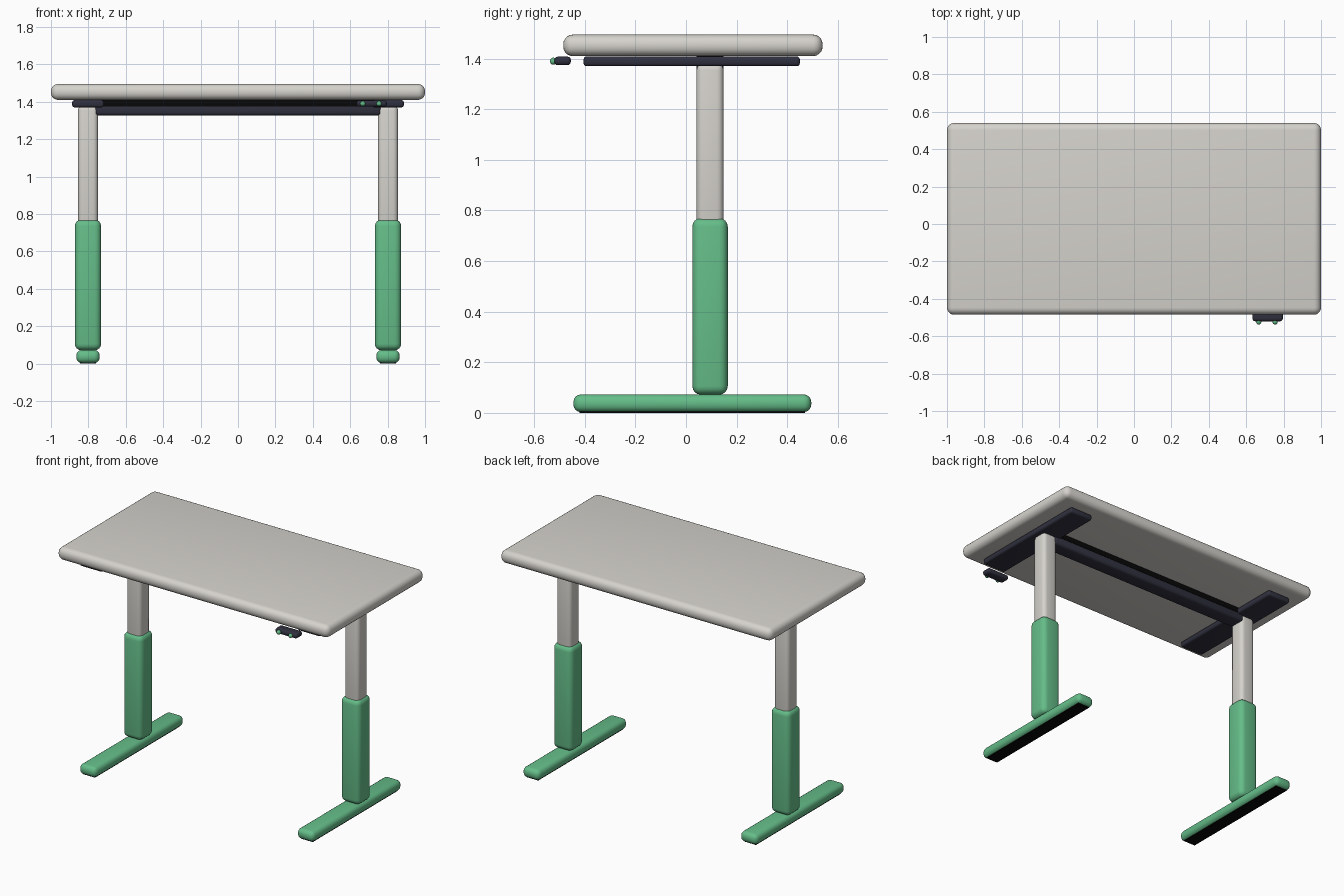
import bpy
import bmesh
import math

cube = bpy.data.objects.get("Cube")
if cube:
    bpy.data.objects.remove(cube, do_unlink=True)


def material(name, rgb):
    mat = bpy.data.materials.new(name)
    mat.use_nodes = True
    color = (*rgb, 1.0)
    mat.diffuse_color = color
    mat.node_tree.nodes["Principled BSDF"].inputs["Base Color"].default_value = color
    return mat


WARM_GREY = material("warm grey", (0.67, 0.65, 0.61))
GREEN = material("green", (0.13, 0.51, 0.25))
CHARCOAL = material("charcoal", (0.03, 0.03, 0.05))
BLACK = material("black", (0.002, 0.002, 0.002))


def finish(obj, mat):
    obj.data.materials.append(mat)
    bpy.ops.object.select_all(action="DESELECT")
    obj.select_set(True)
    bpy.context.view_layer.objects.active = obj
    bpy.ops.object.shade_smooth_by_angle(angle=math.radians(40))


def box(name, x, y, z, mat, bevel=0.0, segments=4):
    """Box between (low, high) limits on each axis, with rounded edges."""
    mesh = bpy.data.meshes.new(name)
    bm = bmesh.new()
    bmesh.ops.create_cube(bm, size=1)
    limits = (x, y, z)
    for v in bm.verts:
        v.co = [(lo + hi) / 2 + c * (hi - lo) for c, (lo, hi) in zip(v.co, limits)]
    if bevel:
        bmesh.ops.bevel(bm, geom=bm.edges[:], offset=bevel, segments=segments,
                        profile=0.5, affect="EDGES")
    bm.to_mesh(mesh)
    bm.free()
    obj = bpy.data.objects.new(name, mesh)
    bpy.context.collection.objects.link(obj)
    finish(obj, mat)
    return obj


def span(center, width):
    return (center - width / 2, center + width / 2)


LEG_X, LEG_Y = 0.802, 0.095

# Table top
box("table_top", (-1, 1), (-0.485, 0.54), (1.41, 1.495), WARM_GREY, 0.038, 5)

# Two telescopic legs with feet and support brackets
for side, sign in (("left", 1), ("right", -1)):
    cx = sign * LEG_X
    box(side + "_foot", span(cx, 0.125), (-0.445, 0.495), (0.003, 0.073), GREEN, 0.03)
    box(side + "_foot_pad", span(cx, 0.085), (-0.42, 0.47), (0, 0.008), BLACK)
    box(side + "_lower_leg", span(cx, 0.14), span(LEG_Y, 0.14), (0.072, 0.77), GREEN, 0.034)
    box(side + "_upper_leg", span(cx, 0.107), span(LEG_Y, 0.107), (0.7, 1.38),
        WARM_GREY, 0.026)
    box(side + "_bracket", span(cx, 0.17), (-0.405, 0.45), (1.37, 1.409), CHARCOAL, 0.013, 3)

# Cross beam between the legs
box("cross_beam", (-0.767, 0.767), span(LEG_Y, 0.106), (1.326, 1.39), CHARCOAL, 0.018, 3)
box("beam_top_strip", (-0.76, 0.76), span(LEG_Y, 0.108), (1.376, 1.411), BLACK)

# Height control with two buttons
box("control_panel", (0.634, 0.796), (-0.52, -0.455), (1.374, 1.408), CHARCOAL, 0.014, 3)
for name, bx in (("up_button", 0.754), ("down_button", 0.667)):
    bpy.ops.mesh.primitive_uv_sphere_add(segments=16, ring_count=10, radius=0.014,
                                         location=(bx, -0.524, 1.39))
    button = bpy.context.object
    button.name = name
    finish(button, GREEN)
